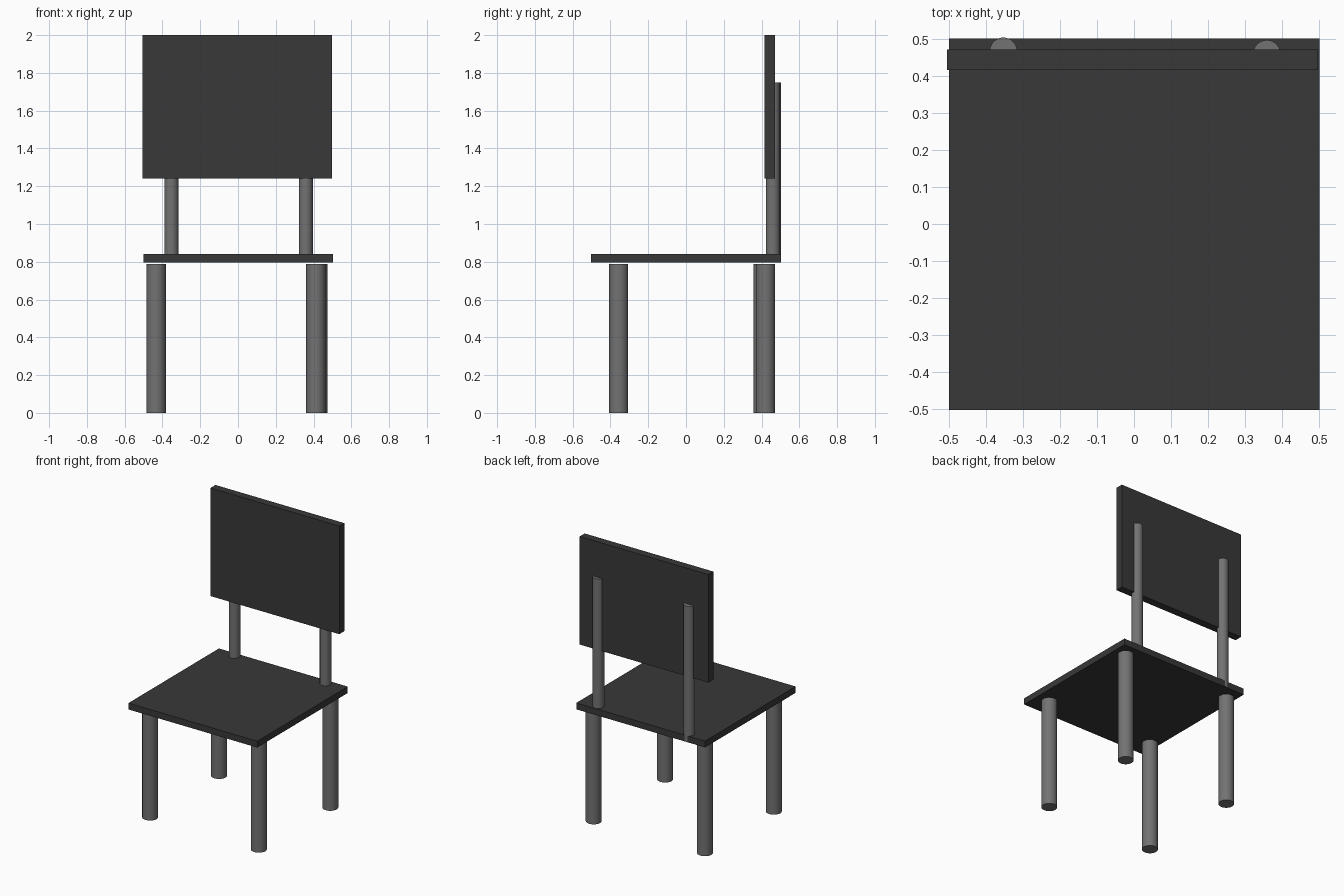
import bpy
import math

if "Cube" in bpy.data.objects:
    bpy.data.objects.remove(bpy.data.objects["Cube"])


def material(name, v):
    m = bpy.data.materials.new(name)
    m.diffuse_color = (v, v, v, 1)
    m.use_nodes = True
    m.node_tree.nodes["Principled BSDF"].inputs["Base Color"].default_value = m.diffuse_color
    return m


DARK = material("dark_panel", 0.04)
GREY = material("grey_rod", 0.17)


def box(name, lo, hi):
    centre = [(a + b) / 2 for a, b in zip(lo, hi)]
    bpy.ops.mesh.primitive_cube_add(size=1, location=centre)
    ob = bpy.context.object
    ob.name = name
    ob.scale = [b - a for a, b in zip(lo, hi)]
    bpy.ops.object.transform_apply(location=False, rotation=False, scale=True)
    ob.data.materials.append(DARK)


def rod(name, x, y, radius, z0, z1):
    bpy.ops.mesh.primitive_cylinder_add(vertices=32, radius=radius, depth=z1 - z0,
                                        location=(x, y, (z0 + z1) / 2))
    ob = bpy.context.object
    ob.name = name
    bpy.ops.object.shade_smooth_by_angle(angle=math.radians(30))
    ob.data.materials.append(GREY)


# Seat and backrest panels
box("seat", (-0.50, -0.503, 0.795), (0.502, 0.502, 0.84))
box("backrest", (-0.505, 0.416, 1.24), (0.497, 0.471, 2.0))

# Four legs, stopping just short of the seat
for name, x, y in (("front_left_leg", -0.433, -0.357), ("front_right_leg", 0.412, -0.357),
                   ("back_left_leg", -0.433, 0.408), ("back_right_leg", 0.423, 0.421)):
    rod(name, x, y, 0.051, 0, 0.788)

# Two uprights carrying the backrest
for name, x, y in (("left_upright", -0.353, 0.467), ("right_upright", 0.359, 0.460)):
    rod(name, x, y, 0.037, 0.80, 1.75)
